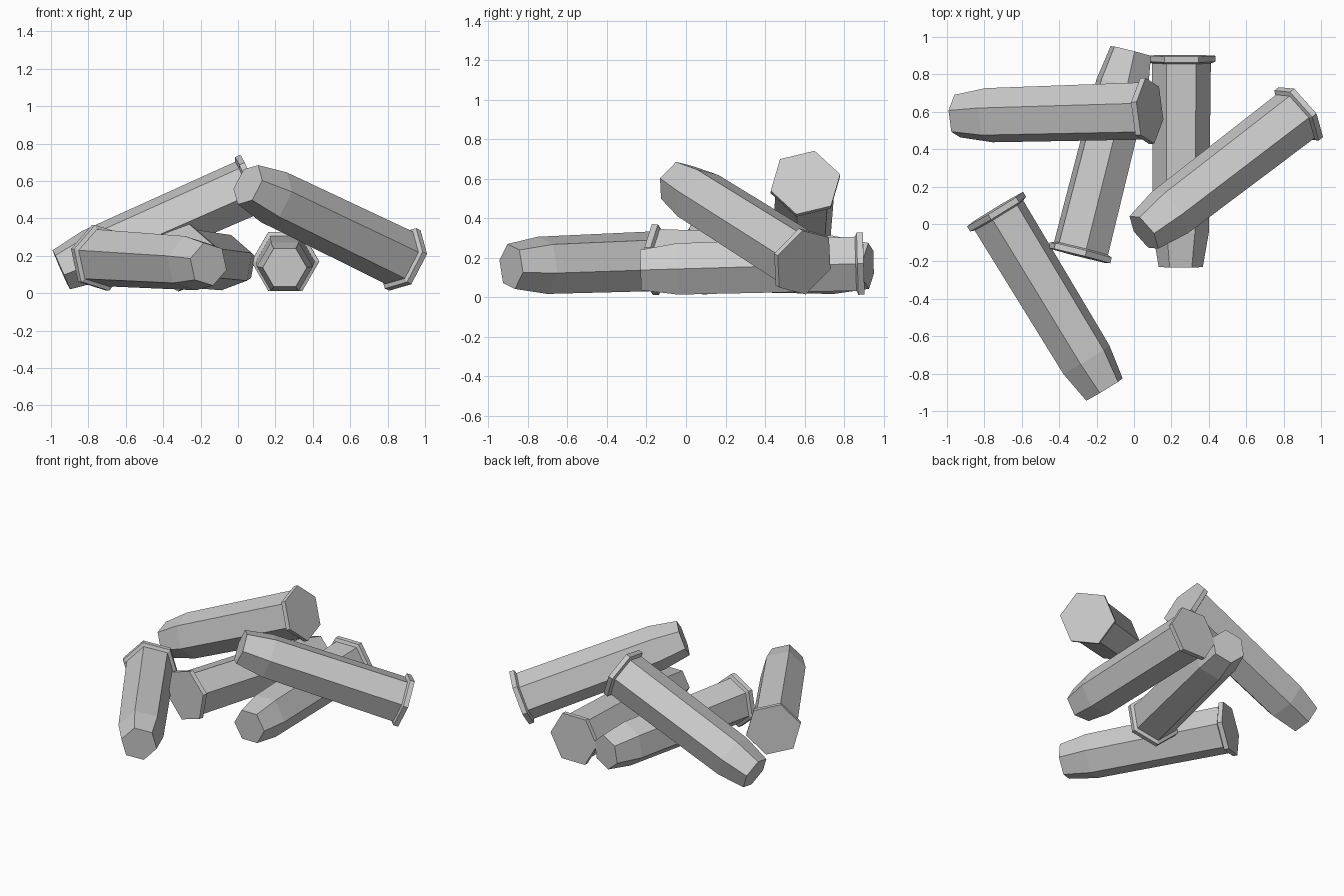
import bpy, bmesh, math
from mathutils import Vector, Matrix

if "Cube" in bpy.data.objects:
    bpy.data.objects.remove(bpy.data.objects["Cube"])

# Casing profile: (distance from rim end as fraction of length, radius)
PROFILE = [(0.0, 0.182), (0.028, 0.182), (0.036, 0.158), (0.835, 0.150), (1.0, 0.118)]
SIDES = 6


def casing(name, base, tip, corner):
    """Six-sided flanged casing from base to tip, one corner pointing towards 'corner'."""
    base, tip = Vector(base), Vector(tip)
    axis = tip - base
    length = axis.length
    axis.normalize()
    u = Vector(corner)
    u = (u - axis * u.dot(axis)).normalized()
    v = axis.cross(u)
    bm = bmesh.new()
    rings = []
    for t, r in PROFILE:
        ring = []
        for i in range(SIDES):
            a = 2 * math.pi * i / SIDES
            p = base + axis * (t * length) + (u * math.cos(a) + v * math.sin(a)) * r
            ring.append(bm.verts.new(p))
        rings.append(ring)
    for lo, hi in zip(rings, rings[1:]):
        for i in range(SIDES):
            j = (i + 1) % SIDES
            bm.faces.new((lo[i], lo[j], hi[j], hi[i]))
    bm.faces.new(rings[0][::-1])
    bm.faces.new(rings[-1])
    bmesh.ops.recalc_face_normals(bm, faces=bm.faces)
    mesh = bpy.data.meshes.new(name)
    bm.to_mesh(mesh)
    bm.free()
    obj = bpy.data.objects.new(name, mesh)
    bpy.context.collection.objects.link(obj)
    return obj


def roll(h, degrees):
    """Corner direction: angle from horizontal direction h up towards z."""
    a = math.radians(degrees)
    return Vector(h) * math.cos(a) + Vector((0, 0, math.sin(a)))


# Casings lying on the ground
casing("casing_front_left", (-0.743, 0.08, 0.19), (-0.158, -0.885, 0.155),
       roll((0.853, 0.52, 0), 105))
casing("casing_middle", (-0.293, -0.17, 0.19), (-0.017, 0.925, 0.158),
       roll((0.97, -0.25, 0), 80))
casing("casing_back", (0.253, 0.90, 0.17), (0.25, -0.23, 0.137), (1, 0, 0))

# Casings leaning on the others
casing("casing_leaning_left", (0.085, 0.605, 0.58), (-0.945, 0.577, 0.125),
       (-0.073, 0.047, 0.162))
casing("casing_leaning_right", (0.892, 0.598, 0.175), (0.053, -0.045, 0.58),
       (-0.039, 0.138, 0.14))
